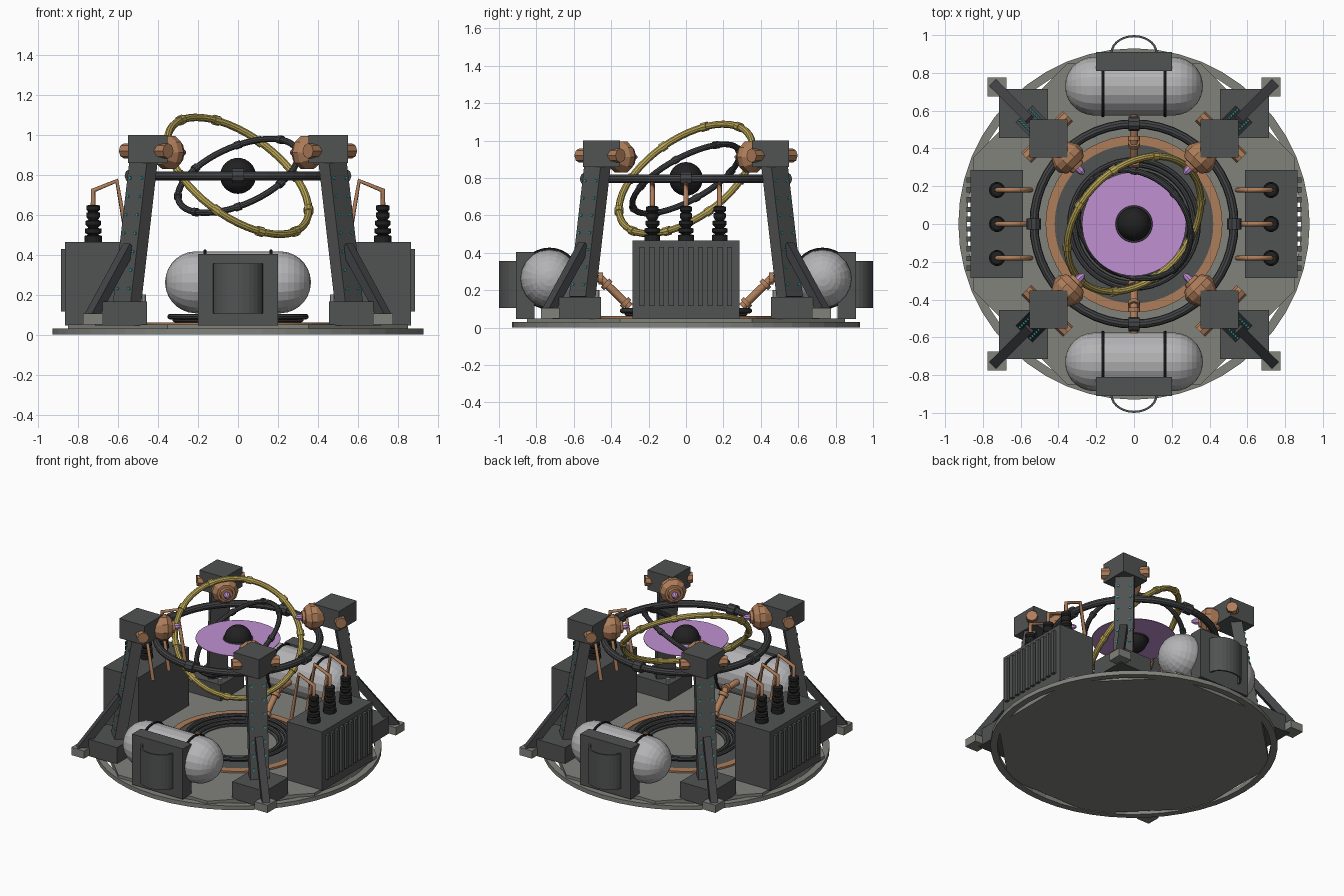
import bpy, bmesh
from math import sin, cos, pi, radians
from mathutils import Vector, Matrix

if "Cube" in bpy.data.objects:
    bpy.data.objects.remove(bpy.data.objects["Cube"], do_unlink=True)


def material(name, r, g, b):
    m = bpy.data.materials.new(name)
    m.use_nodes = True
    col = [(c / 255) ** 2.2 for c in (r, g, b)] + [1]
    m.diffuse_color = col
    m.node_tree.nodes["Principled BSDF"].inputs["Base Color"].default_value = col
    return m


DARK = material("dark_steel", 82, 83, 83)
FLOOR = material("floor_grey", 128, 129, 122)
RINGM = material("ring_steel", 68, 69, 71)
BLACK = material("black", 38, 38, 38)
COPPER = material("copper", 172, 124, 90)
GOLD = material("gold", 184, 164, 86)
PURPLE = material("purple", 190, 143, 208)
LIGHT = material("light_grey", 178, 178, 180)
CYAN = material("cyan", 50, 185, 195)
HUB = Vector((0, 0, 0.795))


def make(name, bm, mat, matrix=None):
    bmesh.ops.recalc_face_normals(bm, faces=bm.faces)
    me = bpy.data.meshes.new(name)
    bm.to_mesh(me)
    bm.free()
    me.materials.append(mat)
    ob = bpy.data.objects.new(name, me)
    bpy.context.collection.objects.link(ob)
    if matrix:
        ob.matrix_world = matrix
    return ob


def frame(origin, axis, hint=None):
    """Matrix whose z runs along axis and whose x lies near hint."""
    z = Vector(axis).normalized()
    h = Vector(hint) if hint else (Vector((1, 0, 0)) if abs(z.x) < 0.9 else Vector((0, 1, 0)))
    x = (h - z * h.dot(z)).normalized()
    m = Matrix((x, z.cross(x), z)).transposed().to_4x4()
    m.translation = Vector(origin)
    return m


def beam(name, a, b, w, d, mat, hint=None):
    a, b = Vector(a), Vector(b)
    bm = bmesh.new()
    bmesh.ops.create_cube(bm, size=1)
    bmesh.ops.scale(bm, vec=(w, d, (b - a).length), verts=bm.verts)
    return make(name, bm, mat, frame((a + b) / 2, b - a, hint))


def box(name, lo, hi, mat):
    cx, cy = (lo[0] + hi[0]) / 2, (lo[1] + hi[1]) / 2
    return beam(name, (cx, cy, lo[2]), (cx, cy, hi[2]), abs(hi[0] - lo[0]), abs(hi[1] - lo[1]), mat)


def lathe(name, profile, mat, n=16, origin=(0, 0, 0), axis=(0, 0, 1), closed=False, phase=0.0):
    """Turn (radius, height) points about axis; open profiles get end caps."""
    bm = bmesh.new()
    rings = [[bm.verts.new((r * cos(phase + 2 * pi * i / n), r * sin(phase + 2 * pi * i / n), h))
              for i in range(n)] for r, h in profile]
    pairs = list(zip(rings, rings[1:]))
    if closed:
        pairs.append((rings[-1], rings[0]))
    for p, q in pairs:
        for i in range(n):
            j = (i + 1) % n
            bm.faces.new((p[i], p[j], q[j], q[i]))
    if not closed:
        bm.faces.new(rings[0])
        bm.faces.new(rings[-1])
    return make(name, bm, mat, frame(origin, axis))


def rod(name, a, b, r, mat, n=10):
    a, b = Vector(a), Vector(b)
    return lathe(name, [(r, 0), (r, (b - a).length)], mat, n, a, b - a)


def torus(name, R, r, mat, origin, axis=(0, 0, 1), n=48, m=10):
    prof = [(R + r * cos(2 * pi * k / m), r * sin(2 * pi * k / m)) for k in range(m)]
    return lathe(name, prof, mat, n, origin, axis, closed=True)


def annulus(name, r0, r1, z0, z1, mat, n=48):
    return lathe(name, [(r0, z0), (r1, z0), (r1, z1), (r0, z1)], mat, n, closed=True)


def pipe(name, pts, r, mat):
    cu = bpy.data.curves.new(name, "CURVE")
    cu.dimensions = "3D"
    cu.bevel_depth, cu.bevel_resolution, cu.use_fill_caps = r, 2, True
    sp = cu.splines.new("POLY")
    sp.points.add(len(pts) - 1)
    for p, co in zip(sp.points, pts):
        p.co = (*co, 1)
    cu.materials.append(mat)
    ob = bpy.data.objects.new(name, cu)
    bpy.context.collection.objects.link(ob)


def collars(name, R, axis, count, r, length, mat):
    m = frame(HUB, axis)
    for k in range(count):
        t = 2 * pi * k / count
        c = m @ Vector((R * cos(t), R * sin(t), 0))
        d = (m.to_3x3() @ Vector((-sin(t), cos(t), 0))) * length / 2
        rod(name, c - d, c + d, r, mat)


# Base: rim ring, octagonal deck, floor coils
annulus("base_rim", 0.885, 0.93, 0, 0.03, FLOOR)
lathe("base_deck", [(0.92, 0.004), (0.92, 0.05)], FLOOR, 8, phase=pi / 8)
annulus("copper_floor_ring", 0.42, 0.468, 0.045, 0.062, COPPER)
annulus("dark_floor_ring", 0.25, 0.42, 0.045, 0.058, DARK)
for R, z in ((0.34, 0.09), (0.315, 0.075), (0.275, 0.07)):
    torus("floor_coil", R, 0.014, RINGM, (0, 0, z), m=8)

# Suspended core: sphere, field disc and the three rings
bm = bmesh.new()
bmesh.ops.create_uvsphere(bm, u_segments=24, v_segments=16, radius=0.09)
make("core_sphere", bm, BLACK, Matrix.Translation(HUB))
torus("core_band", 0.093, 0.007, RINGM, HUB, n=24, m=6)
lathe("field_disc", [(0.275, -0.002), (0.275, 0.002)], PURPLE, 48, HUB)
torus("outer_ring", 0.53, 0.024, RINGM, HUB)
collars("outer_ring_clamp", 0.53, (0, 0, 1), 4, 0.038, 0.06, RINGM)
gold_axis, inner_axis = (0.51, -0.49, 0.70), (-0.36, -0.45, 0.82)
torus("gold_ring", 0.412, 0.019, GOLD, HUB, gold_axis)
collars("gold_ring_collar", 0.412, gold_axis, 10, 0.025, 0.035, GOLD)
torus("inner_ring", 0.322, 0.016, RINGM, HUB, inner_axis)
collars("inner_ring_collar", 0.322, inner_axis, 8, 0.021, 0.03, RINGM)

# Four corner towers
for sx in (-1, 1):
    for sy in (-1, 1):
        def P(d, z, t=0.0):
            """Point on this corner's diagonal, moved sideways by t."""
            return Vector((sx * (d - t), sy * (d + t), z))
        out = Vector((sx, sy, 0)).normalized()
        side = Vector((-sx, sy, 0)).normalized()
        box("tower_foot", P(0.455, 0.045), P(0.715, 0.165), DARK)
        box("outrigger_pad", P(0.675, 0.05), P(0.775, 0.105), FLOOR)
        box("tower_head", P(0.352, 0.86), P(0.552, 1.0), DARK)
        lo, hi = P(0.555, 0.16), P(0.473, 0.87)
        beam("tower_leg", lo, hi, 0.125, 0.075, DARK, side)
        beam("outrigger_strut", P(0.735, 0.09), P(0.545, 0.44), 0.05, 0.05, RINGM, side)
        rod("foot_bolt", P(0.475, 0.16), P(0.475, 0.2), 0.014, LIGHT)
        # lights along the outer face of the leg
        for k in range(7):
            c = lo.lerp(hi, 0.1 + 0.13 * k) + out * 0.034
            for t in (-0.04, 0.04):
                rod("leg_light", c + side * t, c + side * t + out * 0.011, 0.008, CYAN, 6)
        # cross pin and inward emitter
        rod("head_pin", P(0.46, 0.92, -0.11), P(0.46, 0.92, 0.11), 0.038, COPPER, 8)
        lathe("emitter", [(0.06, 0), (0.088, 0.05), (0.088, 0.085), (0.062, 0.12), (0.045, 0.122),
                          (0.04, 0.14)], COPPER, 10, P(0.395, 0.912), -out)
        lathe("emitter_tip", [(0.022, 0), (0.02, 0.03), (0.008, 0.05)], PURPLE, 8, P(0.30, 0.912), -out)

# Transformers on both sides
for s in (-1, 1):
    box("transformer", (s * 0.587, -0.285, 0.045), (s * 0.865, 0.285, 0.465), DARK)
    for k in range(10):
        y = -0.235 + 0.052 * k
        box("cooling_fin", (s * 0.86, y - 0.014, 0.115), (s * 0.886, y + 0.014, 0.43), DARK)
    for y in (-0.18, 0, 0.18):
        prof = [(0.043, 0)]
        for h, r in ((0.025, 0.043), (0.06, 0.042), (0.1, 0.038), (0.14, 0.034), (0.175, 0.034)):
            prof += [(r, h - 0.012), (r, h + 0.008), (0.024, h + 0.012)]
        lathe("insulator", prof, BLACK, 14, (s * 0.725, y, 0.462))
        pipe("transformer_lead", [(s * 0.725, y, 0.63), (s * 0.725, y, 0.722),
                                  (s * 0.607, y, 0.77), (s * 0.545, y, 0.42)], 0.013, COPPER)

# Tanks with control cabinets, front and back
arc = [radians(a) for a in range(3, 91, 12)] + [pi / 2]
cap = [(0.155 * sin(a), 0.155 * cos(a)) for a in arc]
capsule = [(r, -0.21 - h) for r, h in cap] + [(r, 0.21 + h) for r, h in reversed(cap)]
for s in (-1, 1):
    c = Vector((0, s * 0.73, 0.262))
    lathe("tank", capsule, LIGHT, 20, c, (1, 0, 0))
    for x in (-0.165, 0.165):
        torus("tank_strap", 0.157, 0.009, BLACK, c + Vector((x, 0, 0)), (1, 0, 0), 28, 6)
    box("cabinet", (-0.2, s * 0.81, 0.045), (0.2, s * 0.91, 0.405), DARK)
    # bowed open-ended cover
    bm = bmesh.new()
    rows = [[bm.verts.new((rx * cos(a), s * (0.905 + ry * sin(a)), z))
             for rx, ry, z in ((0.125, 0.095, 0.105), (0.125, 0.095, 0.355),
                               (0.113, 0.084, 0.355), (0.113, 0.084, 0.105))]
            for a in (pi * k / 14 for k in range(15))]
    for p, q in zip(rows, rows[1:]):
        for i in range(4):
            j = (i + 1) % 4
            bm.faces.new((p[i], p[j], q[j], q[i]))
    make("cabinet_cover", bm, DARK)
    # feed pipe with flanges
    path = [Vector((0, s * y, z)) for y, z in ((0.6, 0.262), (0.455, 0.262), (0.3, 0.11))]
    pipe("feed_pipe", path, 0.022, COPPER)
    for p, d in ((path[1], path[1] - path[0]), (path[1].lerp(path[2], 0.2), path[2] - path[1]),
                 (path[1].lerp(path[2], 0.85), path[2] - path[1])):
        lathe("pipe_flange", [(0.032, -0.012), (0.032, 0.012)], COPPER, 12, p, d)
